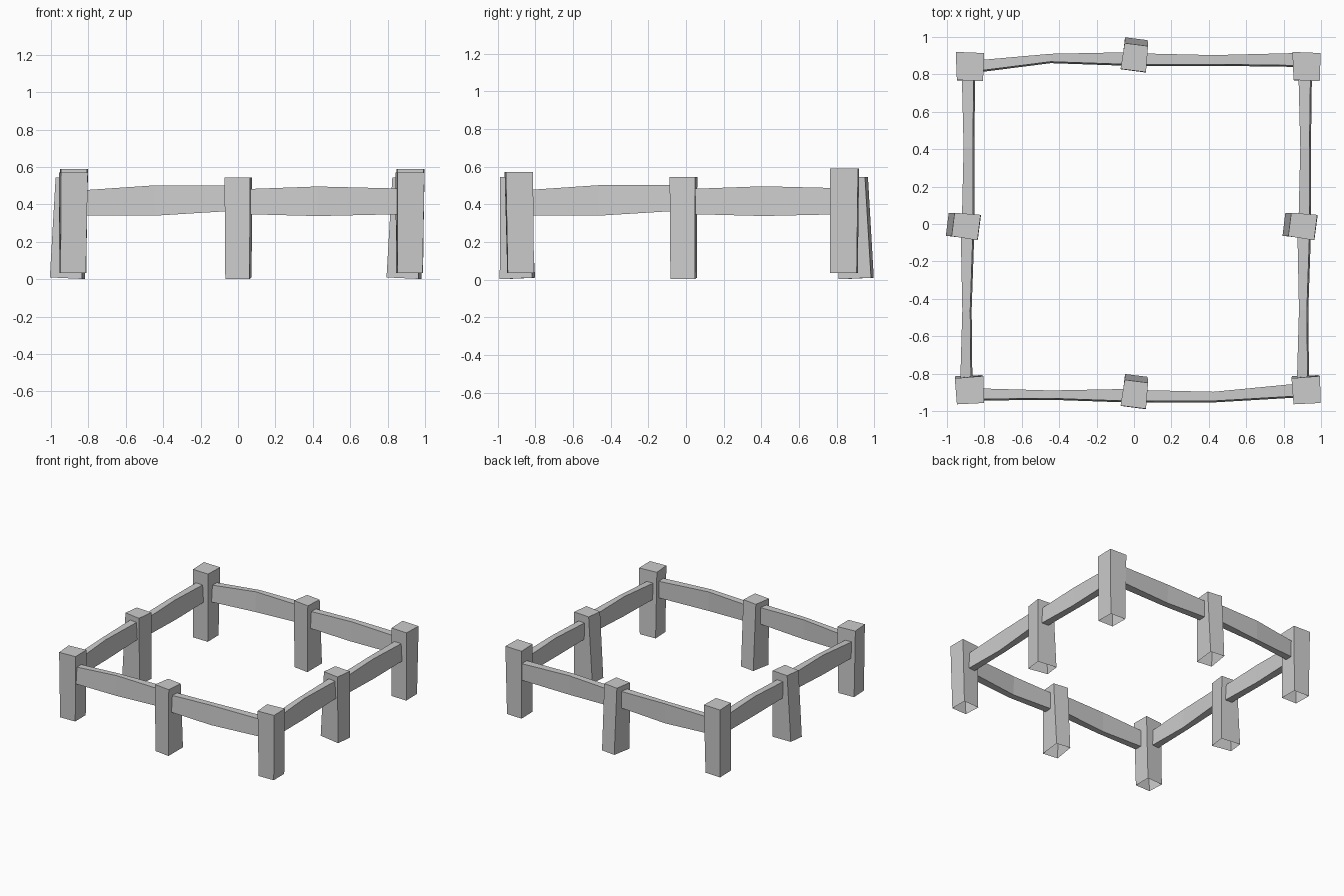
import bpy, bmesh
from mathutils import Vector

if "Cube" in bpy.data.objects:
    bpy.data.objects.remove(bpy.data.objects["Cube"])


def add_object(name, verts, faces):
    mesh = bpy.data.meshes.new(name)
    mesh.from_pydata(verts, [], faces)
    bm = bmesh.new()
    bm.from_mesh(mesh)
    bmesh.ops.recalc_face_normals(bm, faces=bm.faces)
    bm.to_mesh(mesh)
    bm.free()
    obj = bpy.data.objects.new(name, mesh)
    bpy.context.collection.objects.link(obj)


def placed(v, turn, offset):
    """Optional quarter turn about z, then a shift."""
    x, y, z = v
    p = Vector((-y, x, z)) if turn else Vector(v)
    return p + Vector((offset[0], offset[1], 0))


def post(name, top, bottom, z_top, z_bottom, turn=False, offset=(0, 0)):
    """Uneven four-sided post, open underneath."""
    verts = [(x, y, z) for (x, y), z in zip(bottom, z_bottom)]
    verts += [(x, y, z_top) for x, y in top]
    faces = [(i, (i + 1) % 4, (i + 1) % 4 + 4, i + 4) for i in range(4)] + [(4, 5, 6, 7)]
    add_object(name, [placed(v, turn, offset) for v in verts], faces)


def rail(name, stations, turn=False, offset=(0, 0)):
    """Bowed plank through cross-sections (x, y outer, y inner, z low, z high)."""
    verts = []
    for x, y0, y1, z0, z1 in stations:
        verts += [(x, y0 - 0.008, z0), (x, y1 - 0.004, z0), (x, y1, z1), (x, y0, z1)]
    faces = [(0, 1, 2, 3)]
    for s in range(len(stations) - 1):
        for i in range(4):
            a, b = s * 4 + i, s * 4 + (i + 1) % 4
            faces.append((a, b, b + 4, a + 4))
    n = len(verts)
    faces.append((n - 4, n - 3, n - 2, n - 1))
    add_object(name, [placed(v, turn, offset) for v in verts], faces)


# Corner posts: left one of each pair, repeated on the right
front_top = [(-.958, -.825), (-.805, -.813), (-.803, -.957), (-.947, -.964)]
front_bottom = [(-.955, -.813), (-.815, -.808), (-.813, -.947), (-.948, -.950)]
back_top = [(-.953, .920), (-.802, .914), (-.807, .764), (-.947, .770)]
back_bottom = [(-.948, .913), (-.812, .907), (-.810, .765), (-.945, .768)]
for side, dx in (("left", 0), ("right", 1.8)):
    post(f"front_{side}_corner_post", front_top, front_bottom, .572, [.034] * 4, offset=(dx, 0))
    post(f"back_{side}_corner_post", back_top, back_bottom, .59, [.034] * 4, offset=(dx, 0))

# Middle posts: one tapered shape, shifted and turned to all four sides
mid_top = [(-.050, -.833), (.075, -.849), (.064, -.988), (-.072, -.971)]
mid_bottom = [(-.048, -.802), (.073, -.817), (.062, -.990), (-.068, -.973)]
sides = (("front", False, (0, 0)), ("back", False, (0, 1.8)),
         ("right", True, (-.008, -.015)), ("left", True, (-1.808, -.015)))
for name, turn, offset in sides:
    post(f"{name}_middle_post", mid_top, mid_bottom, .545, (.01, .01, .002, .002), turn, offset)

# Rails: two bowed planks per side, with a bent outer end on two of them
for name, turn, offset in sides:
    a = -.045 if name == "back" else 0
    b = .032 if name == "front" else 0
    rail(f"{name}_rail_first",
         [(-.83, -.936 + a, -.879 + a, .342, .476),
          (-.445, -.932, -.890, .340, .502),
          (-.04, -.946, -.882, .365, .502)], turn, offset)
    rail(f"{name}_rail_second",
         [(.04, -.946, -.888, .348, .482),
          (.425, -.946, -.897, .338, .496),
          (.87, -.952 + b, -.886 + b, .348, .485)], turn, offset)
